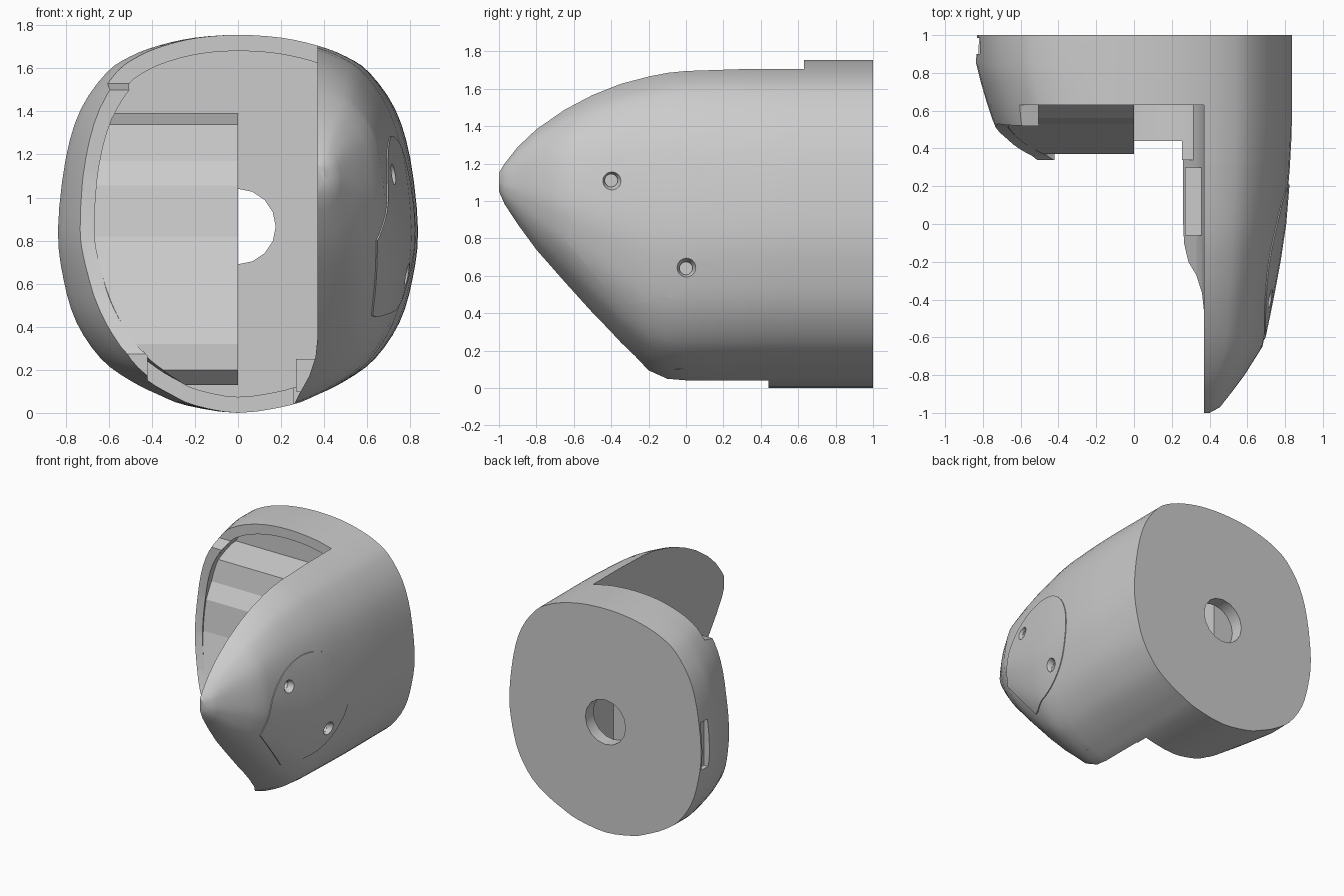
import bpy, bmesh, math
from mathutils import Vector, Matrix

if "Cube" in bpy.data.objects:
    bpy.data.objects.remove(bpy.data.objects["Cube"])

# Right half of the cross-section (x, z), top to bottom
HALF = [(0, 1.755), (.2, 1.742), (.37, 1.705), (.5, 1.655), (.61, 1.58), (.73, 1.41), (.80, 1.18),
        (.836, .85), (.81, .62), (.75, .42), (.635, .25), (.5, .15), (.37, .085), (.24, .035), (0, 0)]
# Right lobe along y: position, top, bottom, outer x
YS = [-1, -.97, -.9, -.8, -.65, -.5, -.35, -.2, -.1, 0, .3, .5, 1]
ZT = [1.15, 1.2, 1.29, 1.385, 1.49, 1.57, 1.63, 1.67, 1.69, 1.70, 1.71, 1.71, 1.71]
ZB = [1.05, .98, .87, .73, .555, .385, .23, .105, .067, .06, .06, .06, .06]
XM = [.40, .455, .51, .585, .68, .712, .742, .77, .785, .80, .825, .836, .836]
# Taper of the left wall towards its front edge
LY, LF = [.34, .45, .55, .65, .75, .85, 1], [.785, .845, .895, .935, .97, 1, .995]


def lerp(xs, vs, x):
    if x <= xs[0]:
        return vs[0]
    for i in range(len(xs) - 1):
        if x <= xs[i + 1]:
            t = (x - xs[i]) / (xs[i + 1] - xs[i])
            return vs[i] + (vs[i + 1] - vs[i]) * t
    return vs[-1]


def section():
    ring = HALF + [(-x, z) for x, z in HALF[-2:0:-1]]
    p = [Vector(v) for v in ring]
    n, out = len(p), []
    for i in range(n):
        a, b, c, d = p[i - 1], p[i], p[(i + 1) % n], p[(i + 2) % n]
        for t in (0, 1 / 3, 2 / 3):
            out.append(.5 * (2 * b + (c - a) * t + (2 * a - 5 * b + 4 * c - d) * t * t
                             + (3 * b - a - 3 * c + d) * t ** 3))
    return out


def make(name, bm):
    bmesh.ops.recalc_face_normals(bm, faces=bm.faces)
    me = bpy.data.meshes.new(name)
    bm.to_mesh(me)
    bm.free()
    ob = bpy.data.objects.new(name, me)
    bpy.context.collection.objects.link(ob)
    return ob


def skin(name, rings):
    bm = bmesh.new()
    vs = [[bm.verts.new(co) for co in r] for r in rings]
    n = len(vs[0])
    for a, b in zip(vs, vs[1:]):
        for i in range(n):
            bm.faces.new((a[i], a[(i + 1) % n], b[(i + 1) % n], b[i]))
    bm.faces.new(vs[0])
    bm.faces.new(vs[-1])
    return make(name, bm)


def loft(name, ys, sx=1, sz=1, grow=0):
    rings = []
    for y in ys:
        zt, zb = lerp(YS, ZT, y) + grow, lerp(YS, ZB, y) - grow
        wx = (lerp(YS, XM, y) + grow - .37) / .466
        ring = []
        for p in section():
            x, z = p.x * sx, .875 + (p.y - .875) * sz
            x = .37 + (x - .37) * wx if x > .37 else (x * lerp(LY, LF, y) if x < 0 else x)
            ring.append((x, y, zb + (z - .06) * (zt - zb) / 1.65))
        rings.append(ring)
    return skin(name, rings)


def prism(name, pts, axis, lo, hi):
    if axis == 'x':
        return skin(name, [[(h, a, b) for a, b in pts] for h in (lo, hi)])
    return skin(name, [[(a, h, b) for a, b in pts] for h in (lo, hi)])


def box(name, x0, x1, y0, y1, z0, z1):
    return prism(name, [(x0, z0), (x1, z0), (x1, z1), (x0, z1)], 'y', y0, y1)


def boolean(ob, other, op='DIFFERENCE', keep=False):
    m = ob.modifiers.new(op, 'BOOLEAN')
    m.operation, m.solver, m.object = op, 'EXACT', other
    bpy.context.view_layer.objects.active = ob
    bpy.ops.object.modifier_apply(modifier=m.name)
    if not keep:
        bpy.data.objects.remove(other, do_unlink=True)


def drill(x, y, z, r_in, r_out, depth):
    bm = bmesh.new()
    bmesh.ops.create_cone(bm, cap_ends=True, segments=20, radius1=r_in, radius2=r_out, depth=depth,
                          matrix=Matrix.Translation((x, y, z)) @ Matrix.Rotation(math.pi / 2, 4, 'Y'))
    return make("drill", bm)


HULL_Y = [-1, -.985, -.97, -.94, -.9, -.85, -.8, -.73, -.65, -.58, -.5, -.42, -.35, -.27, -.2, -.15, -.1,
          0, .15, .3, .34, .45, .55, .65, .75, .85, 1]
shell = loft("housing_shell", HULL_Y)

# Open space to the left of the lobe, with a curved flange left at the bottom
OPEN = [(-1.2, -.2), (.22, -.2), (.25, .02), (.28, .08), (.33, .17), (.36, .26), (.37, .36), (.37, 2), (-1.2, 2)]
boolean(shell, prism("front_cut", OPEN, 'y', -1.2, .34))
edge = [(-1.2, .22), (.3, .22), (.36, .3), (.45, .55), (.51, .8), (.53, 1.1), (.52, 1.5), (.63, 1.53), (.63, 2), (-1.2, 2)]
boolean(shell, prism("rim_cut", edge, 'x', -1.2, .25))
boolean(shell, prism("top_cut", [(.2, .36), (.37, .36), (.37, 2), (.2, 2)], 'y', -1.2, .63))
boolean(shell, box("floor_cut", -.42, .255, -1.2, .44, -.2, .3))

# Hollow interior
cavity = loft("cavity", [.2, .34, .45, .55, .65, .75, .85, .9], .91, .915)
boolean(cavity, prism("cavity_limit", OPEN, 'y', -.5, .95), 'INTERSECT')
boolean(shell, cavity, keep=True)

# Rear axle hole and side slot
hole = [(.175 * math.cos(i * math.pi / 8), .865 + .175 * math.sin(i * math.pi / 8)) for i in range(16)]
boolean(shell, prism("hole_cut", hole, 'y', .8, 1.1))
boolean(shell, box("slot_cut", -1, -.785, .9, .985, .7, 1.07))

# Faceted block filling the left half of the interior
prof = [(.9, 1.39), (.66, 1.34), (.63, 1.17), (.56, 1.055), (.53, .82), (.37, .32), (.37, .2), (.45, .13), (.9, .13)]
block = prism("inner_block", prof, 'x', -.9, 0)
boolean(block, cavity, 'INTERSECT')

# Small ledge at the foot of the lobe
box("ledge", .27, .40, -.06, .3, .1, .25)

# Cover plate on the right side, following the hull
plate = [(-.2 + .41 * math.cos(a), .875 + .41 * math.sin(a))
         for a in (math.radians(-88 + i * 245 / 40) for i in range(41))]
plate += [(-.65, .8), (-.36, .45), (-.31, .445)]
cover = prism("side_cover", plate, 'x', .5, 1)
boolean(cover, loft("outer_limit", HULL_Y, grow=.006), 'INTERSECT')
boolean(cover, loft("inner_limit", HULL_Y, grow=-.012))

# Countersunk screw holes through the cover
for y, z, x in ((-.4, 1.11, .725), (0, .64, .785)):
    for ob in (shell, cover):
        boolean(ob, drill(x, y, z, .035, .065, .07))
        boolean(ob, drill(x - .05, y, z, .033, .033, .08))

bpy.ops.object.select_all(action='DESELECT')
for ob in (shell, cover):
    ob.select_set(True)
bpy.context.view_layer.objects.active = shell
bpy.ops.object.shade_smooth_by_angle(angle=math.radians(28))
